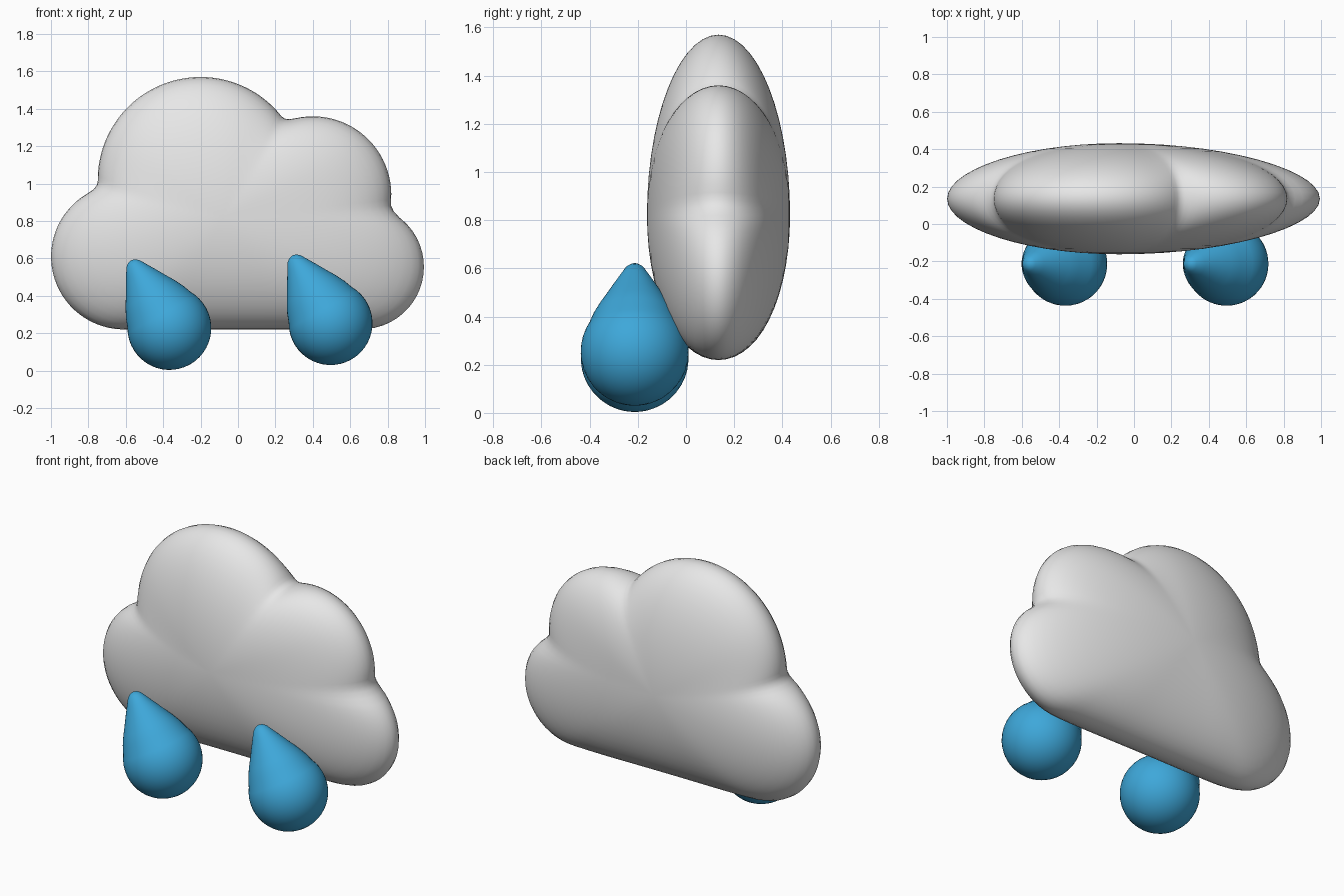
import bpy, bmesh, math
from mathutils import Matrix

if "Cube" in bpy.data.objects:
    bpy.data.objects.remove(bpy.data.objects["Cube"])


def material(name, rgb):
    m = bpy.data.materials.new(name)
    m.diffuse_color = (*rgb, 1)
    m.use_nodes = True
    m.node_tree.nodes["Principled BSDF"].inputs["Base Color"].default_value = m.diffuse_color
    return m


def finish(bm, name, mat):
    bmesh.ops.recalc_face_normals(bm, faces=bm.faces)
    for f in bm.faces:
        f.smooth = True
    me = bpy.data.meshes.new(name)
    bm.to_mesh(me)
    bm.free()
    me.materials.append(mat)
    ob = bpy.data.objects.new(name, me)
    bpy.context.collection.objects.link(ob)
    return ob


def skin(bm, rings, start, end):
    """Close a stack of equal rings with a pole at each end."""
    n = len(rings[0])
    for a, b in zip(rings, rings[1:]):
        for i in range(n):
            j = (i + 1) % n
            bm.faces.new((a[i], a[j], b[j], b[i]))
    for pole, ring in ((start, rings[0]), (end, rings[-1])):
        for i in range(n):
            bm.faces.new((pole, ring[i], ring[(i + 1) % n]))


grey = material("cloud grey", (0.8, 0.8, 0.8))
blue = material("rain blue", (0.048, 0.39, 0.70))

# Cloud outline: union of four circles (x, z, radius) and a flat base
PUFFS = [(-0.2, 1.02, 0.55), (0.4, 0.94, 0.42),
         (0.66, 0.555, 0.335), (-0.61, 0.61, 0.39)]
CX, CZ, CY, DEPTH, BASE = -0.08, 0.82, 0.135, 0.297, 0.22


def outline(a):
    dx, dz = math.cos(a), math.sin(a)
    best = 0
    for px, pz, r in PUFFS:
        ox, oz = px - CX, pz - CZ
        along = ox * dx + oz * dz
        disc = r * r - (ox * ox + oz * oz - along * along)
        if disc > 0:
            best = max(best, along + math.sqrt(disc))
    if dz < 0:
        t = (BASE - CZ) / dz
        if -0.61 < CX + t * dx < 0.66:
            best = max(best, t)
    return best


# Cloud body: the outline inflated to an elliptical section, softer inside
N, K = 180, 28
edge = [outline(2 * math.pi * i / N) for i in range(N)]


def blur(v, w):
    return [sum(v[(i + d) % N] for d in range(-w, w + 1)) / (2 * w + 1) for i in range(N)]


rim, soft = blur(edge, 1), blur(blur(edge, 6), 6)
bm = bmesh.new()
rings = []
for k in range(1, K):
    phi = math.pi * k / K
    s = math.sin(phi)
    ring = []
    for i in range(N):
        a = 2 * math.pi * i / N
        r = s * (soft[i] + (rim[i] - soft[i]) * s ** 3)
        ring.append(bm.verts.new((CX + r * math.cos(a), CY - DEPTH * math.cos(phi),
                                  CZ + r * math.sin(a))))
    rings.append(ring)
skin(bm, rings, bm.verts.new((CX, CY - DEPTH, CZ)), bm.verts.new((CX, CY + DEPTH, CZ)))
finish(bm, "cloud", grey)

# Raindrops: lathed teardrop, leaning to the left
R = 0.224
TIP = [(0.41, 0.022), (0.395, 0.04), (0.35, 0.067), (0.305, 0.094),
       (0.26, 0.12), (0.21, 0.15), (0.16, 0.176)]


def raindrop(name, x, z):
    prof = TIP + [(R * math.cos(t), R * math.sin(t))
                  for t in (math.radians(60 + 8 * i) for i in range(15))]
    bm = bmesh.new()
    rings = [[bm.verts.new((r * math.cos(2 * math.pi * i / 48),
                            r * math.sin(2 * math.pi * i / 48), h)) for i in range(48)]
             for h, r in prof]
    skin(bm, rings, bm.verts.new((0, 0, 0.416)), bm.verts.new((0, 0, -R)))
    bm.transform(Matrix.Translation((x, -0.213, z))
                 @ Matrix.Rotation(math.radians(-29.6), 4, 'Y'))
    finish(bm, name, blue)


raindrop("left_raindrop", -0.367, 0.228)
raindrop("right_raindrop", 0.495, 0.254)
